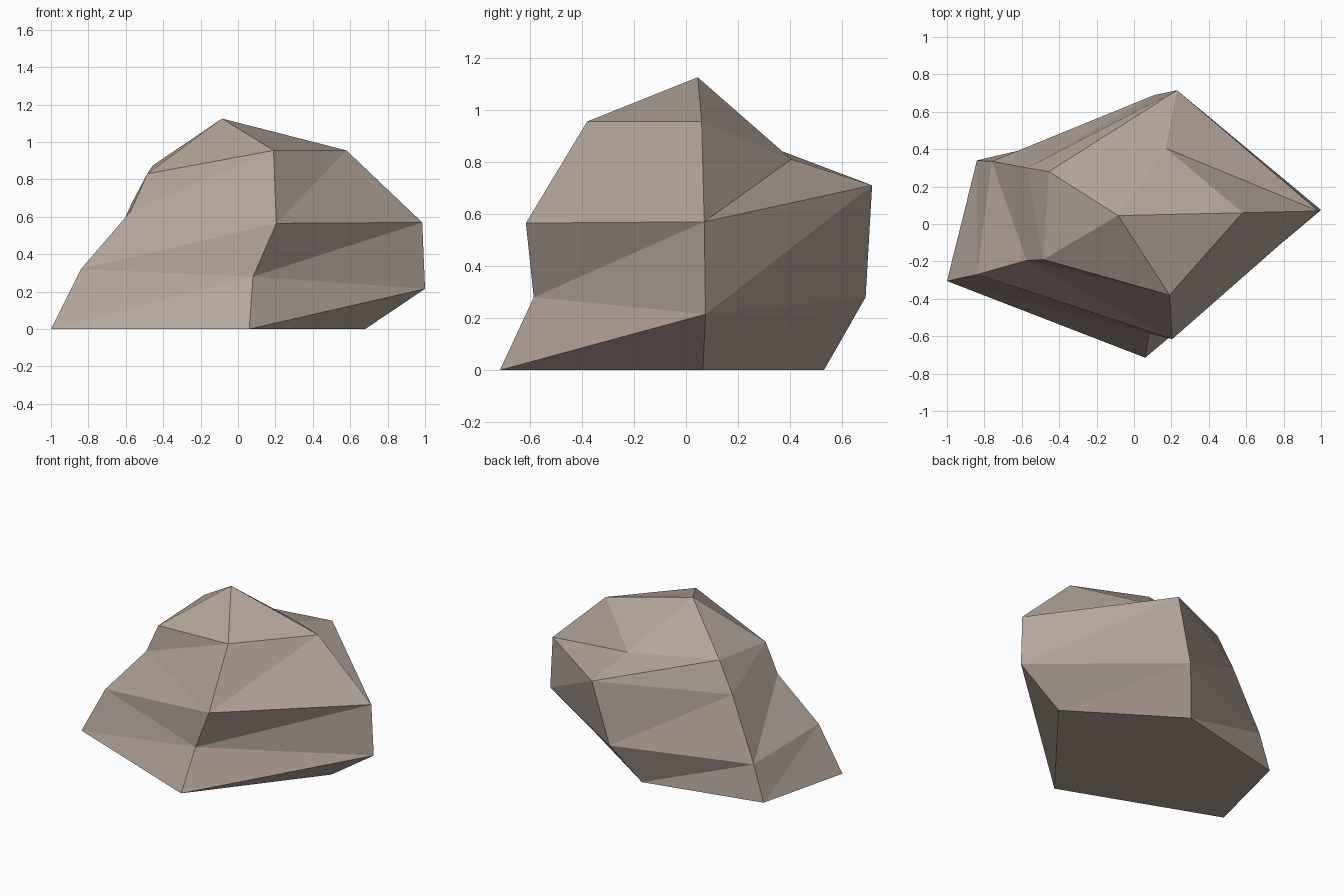
import bpy
import bmesh

cube = bpy.data.objects.get("Cube")
if cube:
    bpy.data.objects.remove(cube, do_unlink=True)

# Stone colour
stone = bpy.data.materials.new("warm_grey_stone")
stone.use_nodes = True
colour = (0.46, 0.38, 0.32, 1.0)
stone.diffuse_color = colour
bsdf = stone.node_tree.nodes["Principled BSDF"]
bsdf.inputs["Base Color"].default_value = colour
bsdf.inputs["Roughness"].default_value = 0.9

# Five ridges of the boulder, each from the ground up to the crown
front = [(0.06, -0.715, 0), (0.08, -0.585, 0.28), (0.205, -0.615, 0.565), (0.19, -0.38, 0.955)]
east = [(0.68, 0.065, 0), (1.0, 0.075, 0.215), (0.985, 0.07, 0.57), (0.58, 0.06, 0.955)]
back = [(-0.03, 0.53, 0), (0.11, 0.69, 0.28), (0.23, 0.715, 0.71), (0.17, 0.405, 0.81)]
west_back = [(-0.84, 0.34, 0), (-0.76, 0.335, 0.245), (-0.57, 0.3, 0.67), (-0.455, 0.28, 0.875)]
west_front = [(-1.0, -0.305, 0), (-0.84, -0.27, 0.32), (-0.575, -0.195, 0.628), (-0.485, -0.19, 0.83)]
ridges = [front, east, back, west_back, west_front]
peak = (-0.085, 0.045, 1.125)

bm = bmesh.new()
columns = [[bm.verts.new(p) for p in ridge] for ridge in ridges]
top = bm.verts.new(peak)

# Facets between neighbouring ridges, then the crown facets
for i, a in enumerate(columns):
    b = columns[(i + 1) % len(columns)]
    for k in range(len(a) - 1):
        bm.faces.new((a[k], b[k], b[k + 1]))
        bm.faces.new((a[k], b[k + 1], a[k + 1]))
    bm.faces.new((a[-1], b[-1], top))

# Flat underside
bm.faces.new([c[0] for c in reversed(columns)])
bmesh.ops.recalc_face_normals(bm, faces=bm.faces[:])

mesh = bpy.data.meshes.new("boulder")
bm.to_mesh(mesh)
bm.free()
mesh.materials.append(stone)
boulder = bpy.data.objects.new("boulder", mesh)
bpy.context.collection.objects.link(boulder)
